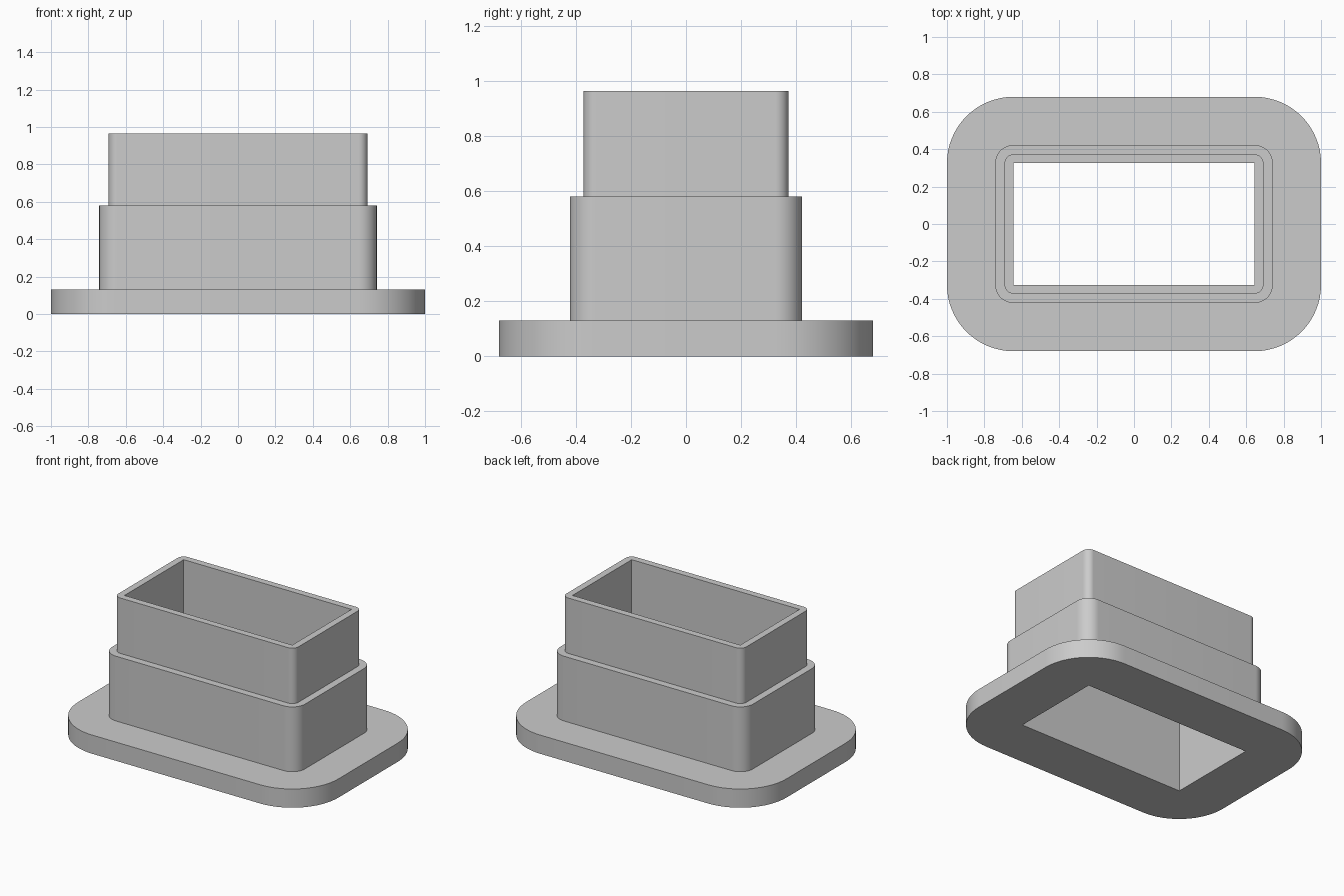
import bpy, bmesh, math

cube = bpy.data.objects.get("Cube")
if cube:
    bpy.data.objects.remove(cube, do_unlink=True)

HOLE_X, HOLE_Y = 0.645, 0.325   # half size of the through opening
CORNER_STEPS = 16

grey = bpy.data.materials.new("plain_grey")
grey.use_nodes = True
colour = (0.6, 0.6, 0.6, 1.0)
grey.diffuse_color = colour
grey.node_tree.nodes["Principled BSDF"].inputs["Base Color"].default_value = colour


def rounded_loop(bm, offset, z):
    """Opening outline grown by offset, with corners rounded by the same radius."""
    verts = []
    for i, (sx, sy) in enumerate([(1, 1), (-1, 1), (-1, -1), (1, -1)]):
        for step in range(CORNER_STEPS + 1):
            a = math.pi / 2 * (i + step / CORNER_STEPS)
            verts.append(bm.verts.new((sx * HOLE_X + offset * math.cos(a),
                                       sy * HOLE_Y + offset * math.sin(a), z)))
    return verts


# Wall section (offset from opening, height): flange, lower sleeve, upper sleeve
section = [(0, 0), (0.355, 0), (0.355, 0.13), (0.097, 0.13),
           (0.097, 0.58), (0.047, 0.58), (0.047, 0.965), (0, 0.965)]

bm = bmesh.new()
loops = [rounded_loop(bm, off, z) for off, z in section]
for k, lower in enumerate(loops):
    upper = loops[(k + 1) % len(loops)]
    for j in range(len(lower)):
        n = (j + 1) % len(lower)
        bm.faces.new((lower[j], lower[n], upper[n], upper[j]))

# Collapse the zero-radius corners into the sharp corners of the opening
bmesh.ops.remove_doubles(bm, verts=bm.verts[:], dist=0.0001)
bmesh.ops.recalc_face_normals(bm, faces=bm.faces[:])

mesh = bpy.data.meshes.new("flanged_sleeve")
bm.to_mesh(mesh)
bm.free()
mesh.materials.append(grey)
sleeve = bpy.data.objects.new("flanged_sleeve", mesh)
bpy.context.collection.objects.link(sleeve)

# Smooth rounded corners, crisp edges
bpy.ops.object.select_all(action="DESELECT")
sleeve.select_set(True)
bpy.context.view_layer.objects.active = sleeve
bpy.ops.object.shade_smooth_by_angle(angle=math.radians(30))
